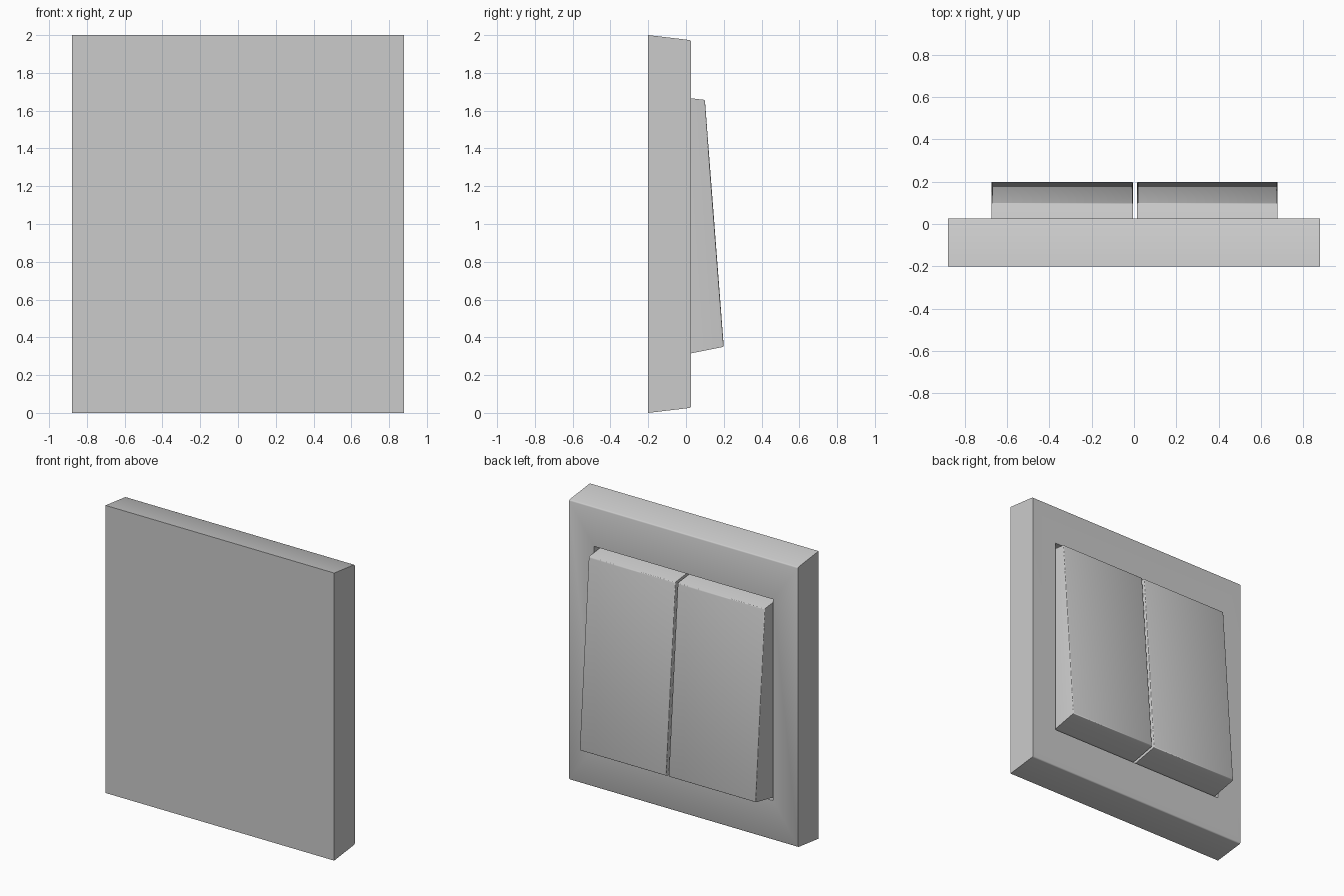
import bpy, bmesh, math
from mathutils import Vector

if "Cube" in bpy.data.objects:
    bpy.data.objects.remove(bpy.data.objects["Cube"])


def extrude_profile(profile, x0, x1):
    """Solid made by sweeping a (y, z) side profile from x0 to x1."""
    bm = bmesh.new()
    face = bm.faces.new([bm.verts.new((x0, y, z)) for y, z in profile])
    new = bmesh.ops.extrude_face_region(bm, geom=[face])["geom"]
    bmesh.ops.translate(bm, vec=(x1 - x0, 0, 0),
                        verts=[v for v in new if isinstance(v, bmesh.types.BMVert)])
    bmesh.ops.recalc_face_normals(bm, faces=bm.faces)
    return bm


def front_face(bm):
    """Largest face looking towards +y."""
    return max((f for f in bm.faces if f.normal.y > 0.9), key=lambda f: f.calc_area())


def soften(bm, edges, width):
    bmesh.ops.bevel(bm, geom=list(edges), offset=width, segments=2,
                    profile=0.5, affect='EDGES')
    bm.normal_update()


def finish(bm, name):
    bmesh.ops.recalc_face_normals(bm, faces=bm.faces)
    mesh = bpy.data.meshes.new(name)
    bm.to_mesh(mesh)
    bm.free()
    obj = bpy.data.objects.new(name, mesh)
    bpy.context.collection.objects.link(obj)
    bpy.ops.object.select_all(action='DESELECT')
    obj.select_set(True)
    bpy.context.view_layer.objects.active = obj
    bpy.ops.object.shade_smooth_by_angle(angle=math.radians(50))
    return obj


# Wall plate: tapered top and bottom, straight sides
bm = extrude_profile([(-0.2, 0), (0.027, 0.027), (0.027, 1.973), (-0.2, 2)], -0.88, 0.88)
edges = [e for e in front_face(bm).edges
         if abs(e.verts[0].co.z - e.verts[1].co.z) < 0.01]
soften(bm, edges, 0.008)

# Rectangular recess that holds the rockers
opening = front_face(bm)
bmesh.ops.inset_region(bm, faces=[opening], thickness=0.2)
for v in opening.verts:
    v.co.x = math.copysign(0.69, v.co.x)
    v.co.z = 1.7 if v.co.z > 1 else 0.3
floor = bmesh.ops.extrude_discrete_faces(bm, faces=[opening])["faces"][0]
bmesh.ops.translate(bm, vec=Vector((0, -0.13, 0)), verts=floor.verts)
finish(bm, "wall_plate")

# Two tilted rockers side by side
rocker = [(-0.02, 0.306), (0.2, 0.35), (0.1, 1.657), (-0.1, 1.68)]
for name, x0, x1 in (("rocker_left", -0.675, -0.005), ("rocker_right", 0.014, 0.68)):
    bm = extrude_profile(rocker, x0, x1)
    soften(bm, front_face(bm).edges, 0.006)
    finish(bm, name)
